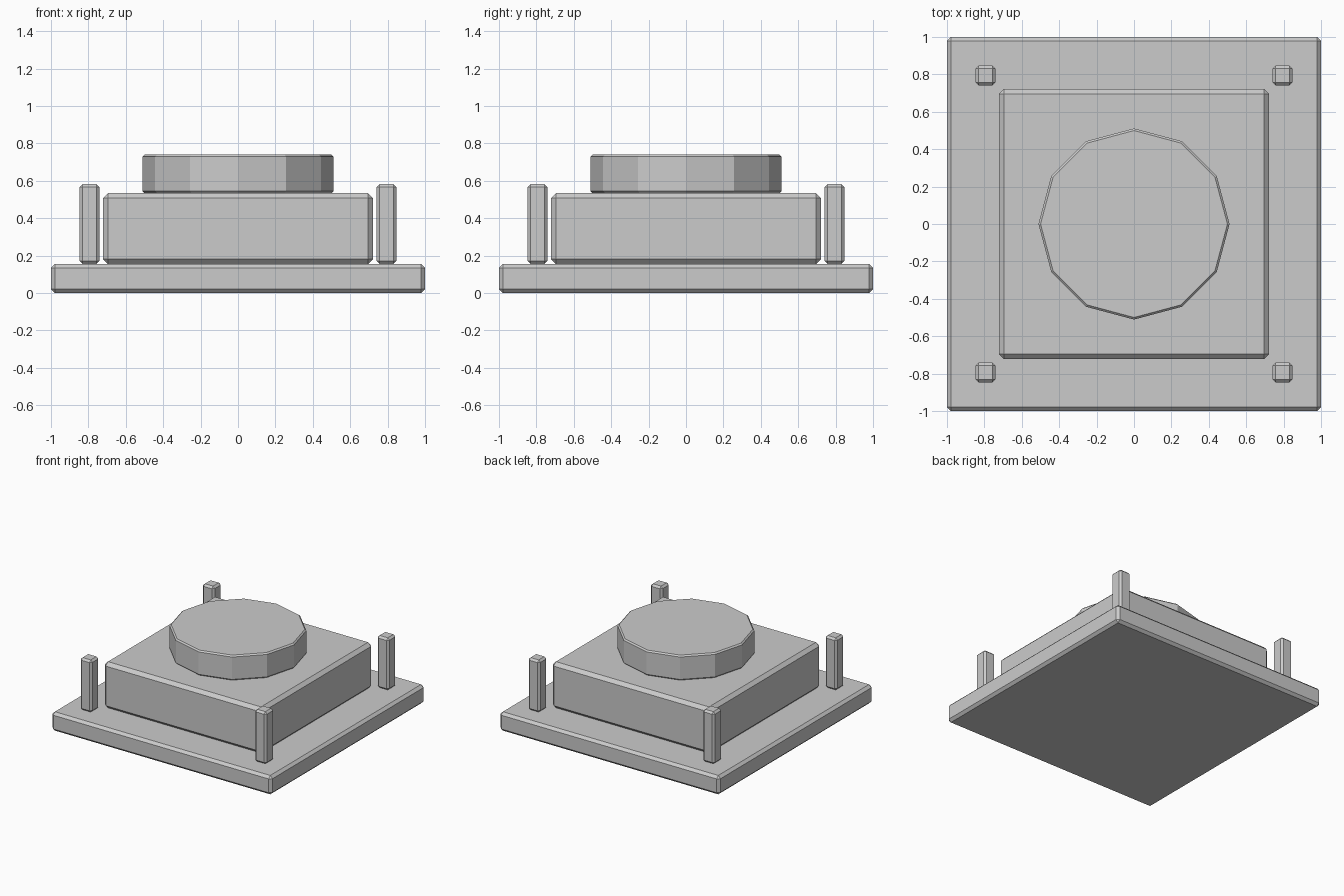
import bpy
from math import radians

if "Cube" in bpy.data.objects:
    bpy.data.objects.remove(bpy.data.objects["Cube"])


def finish(name, z0, z1, bevel):
    # Name the new primitive, then chamfer its sharp edges
    ob = bpy.context.object
    ob.name = name
    ob.data.name = name
    mod = ob.modifiers.new("chamfer", 'BEVEL')
    mod.width = bevel
    mod.segments = 1
    mod.limit_method = 'ANGLE'
    mod.angle_limit = radians(40)
    return ob


def box(name, x, y, width, z0, z1, bevel):
    bpy.ops.mesh.primitive_cube_add(size=1, location=(x, y, (z0 + z1) / 2))
    ob = bpy.context.object
    for v in ob.data.vertices:
        v.co.x *= width
        v.co.y *= width
        v.co.z *= z1 - z0
    return finish(name, z0, z1, bevel)


# Base slab and raised block
box("base_slab", 0, 0, 2.0, 0.0, 0.155, 0.021)
box("raised_block", 0, 0, 1.445, 0.155, 0.534, 0.027)

# Twelve-sided disc on top
bpy.ops.mesh.primitive_cylinder_add(vertices=12, radius=0.511, depth=0.206,
                                    location=(0, 0, 0.637))
finish("top_disc", 0.534, 0.74, 0.011)

# Corner posts
for side, sx in (("left", -1), ("right", 1)):
    for end, sy in (("front", -1), ("back", 1)):
        box(f"{end}_{side}_post", sx * 0.794, sy * 0.794, 0.106, 0.155, 0.583, 0.016)
